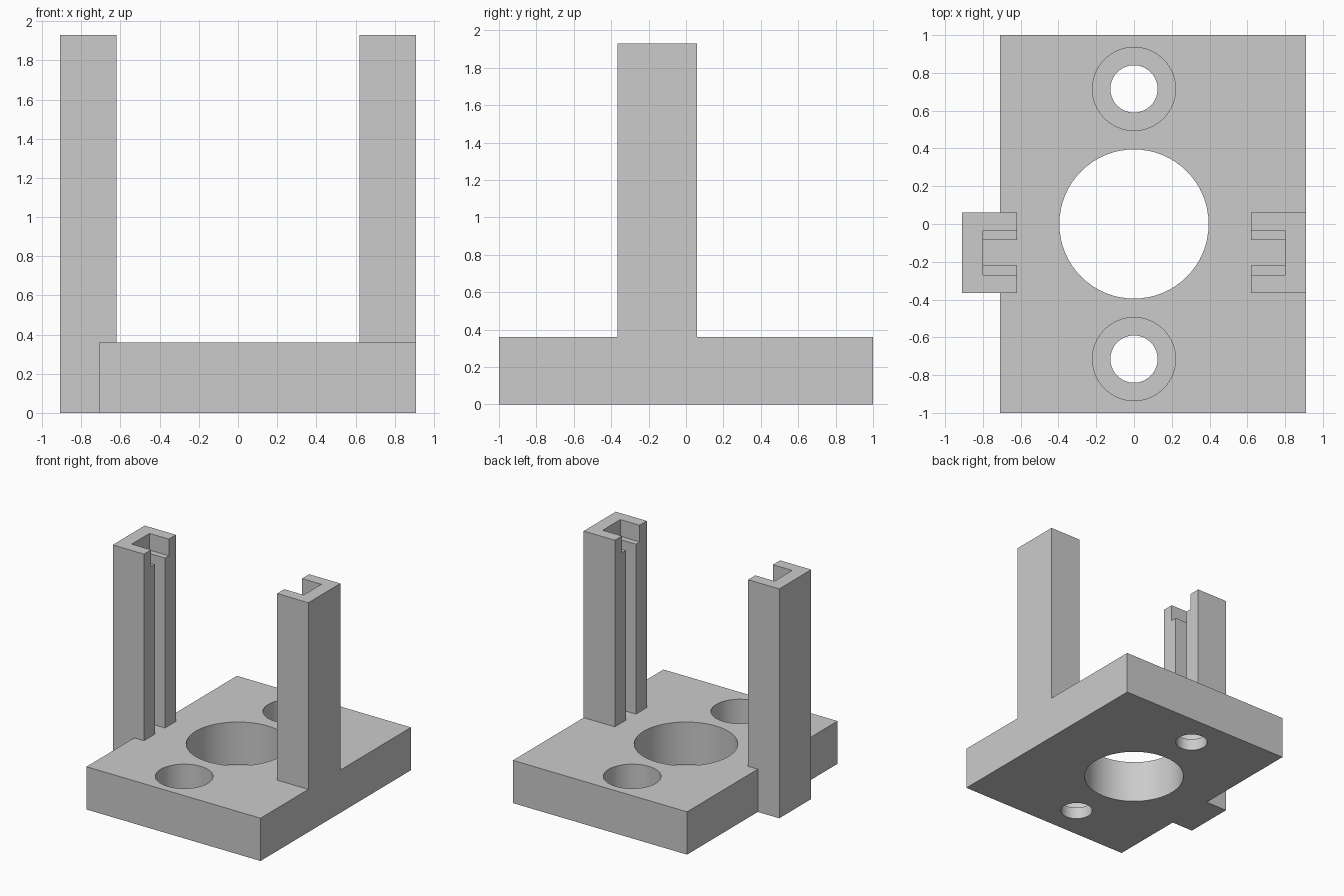
import bpy
import bmesh
import math
from mathutils import Matrix, Vector

default_cube = bpy.data.objects.get("Cube")
if default_cube:
    bpy.data.objects.remove(default_cube, do_unlink=True)

grey = bpy.data.materials.new("matte_grey")
grey.use_nodes = True
colour = (0.6, 0.6, 0.6, 1)
grey.diffuse_color = colour
grey.node_tree.nodes["Principled BSDF"].inputs["Base Color"].default_value = colour

BASE_TOP = 0.36
FLOOR = 0.1        # height of the counterbore floor
POST_TOP = 1.93
LEDGE = 1.79       # where the wide notch meets the narrow slot


def add_object(name, bm):
    mesh = bpy.data.meshes.new(name)
    bm.to_mesh(mesh)
    bm.free()
    mesh.materials.append(grey)
    obj = bpy.data.objects.new(name, mesh)
    bpy.context.collection.objects.link(obj)
    return obj


def box(name, low, high):
    low, high = Vector(low), Vector(high)
    bm = bmesh.new()
    place = Matrix.Translation((low + high) / 2) @ Matrix.Diagonal((*(high - low), 1))
    bmesh.ops.create_cube(bm, size=1, matrix=place)
    return add_object(name, bm)


def cylinder(name, y, radius, bottom, top):
    bm = bmesh.new()
    bmesh.ops.create_cone(bm, cap_ends=True, segments=64, radius1=radius, radius2=radius,
                          depth=top - bottom,
                          matrix=Matrix.Translation((0, y, (bottom + top) / 2)))
    return add_object(name, bm)


def combine(target, other, operation):
    """Apply a boolean and discard the second solid."""
    mod = target.modifiers.new(operation.lower(), 'BOOLEAN')
    mod.operation, mod.solver, mod.object = operation, 'EXACT', other
    bpy.context.view_layer.objects.active = target
    bpy.ops.object.modifier_apply(modifier=mod.name)
    bpy.data.objects.remove(other, do_unlink=True)


def mirrored_box(name, side, x_in, x_out, y0, y1, z0, z1):
    xs = sorted((side * x_in, side * x_out))
    return box(name, (xs[0], y0, z0), (xs[1], y1, z1))


# Base plate with central bore and two counterbored screw holes
body = box("mounting_bracket", (-0.71, -1, 0), (0.91, 1, BASE_TOP))
combine(body, cylinder("centre_bore", 0, 0.395, -0.2, 0.6), 'DIFFERENCE')
for y in (-0.715, 0.715):
    combine(body, cylinder("screw_hole", y, 0.125, -0.2, 0.6), 'DIFFERENCE')
    combine(body, cylinder("counterbore", y, 0.22, FLOOR, 0.6), 'DIFFERENCE')

# Slotted upright posts, slots facing each other
for side in (-1, 1):
    post = mirrored_box("post", side, 0.62, 0.91, -0.365, 0.06, 0, POST_TOP)
    slot = mirrored_box("slot", side, 0.5, 0.8, -0.22, -0.085, BASE_TOP, 2.2)
    notch = mirrored_box("notch", side, 0.5, 0.8, -0.27, -0.035, LEDGE, 2.2)
    combine(post, slot, 'DIFFERENCE')
    combine(post, notch, 'DIFFERENCE')
    combine(body, post, 'UNION')

# Smooth bores, crisp edges
bpy.ops.object.select_all(action='DESELECT')
body.select_set(True)
bpy.context.view_layer.objects.active = body
bpy.ops.object.shade_smooth_by_angle(angle=math.radians(30))
